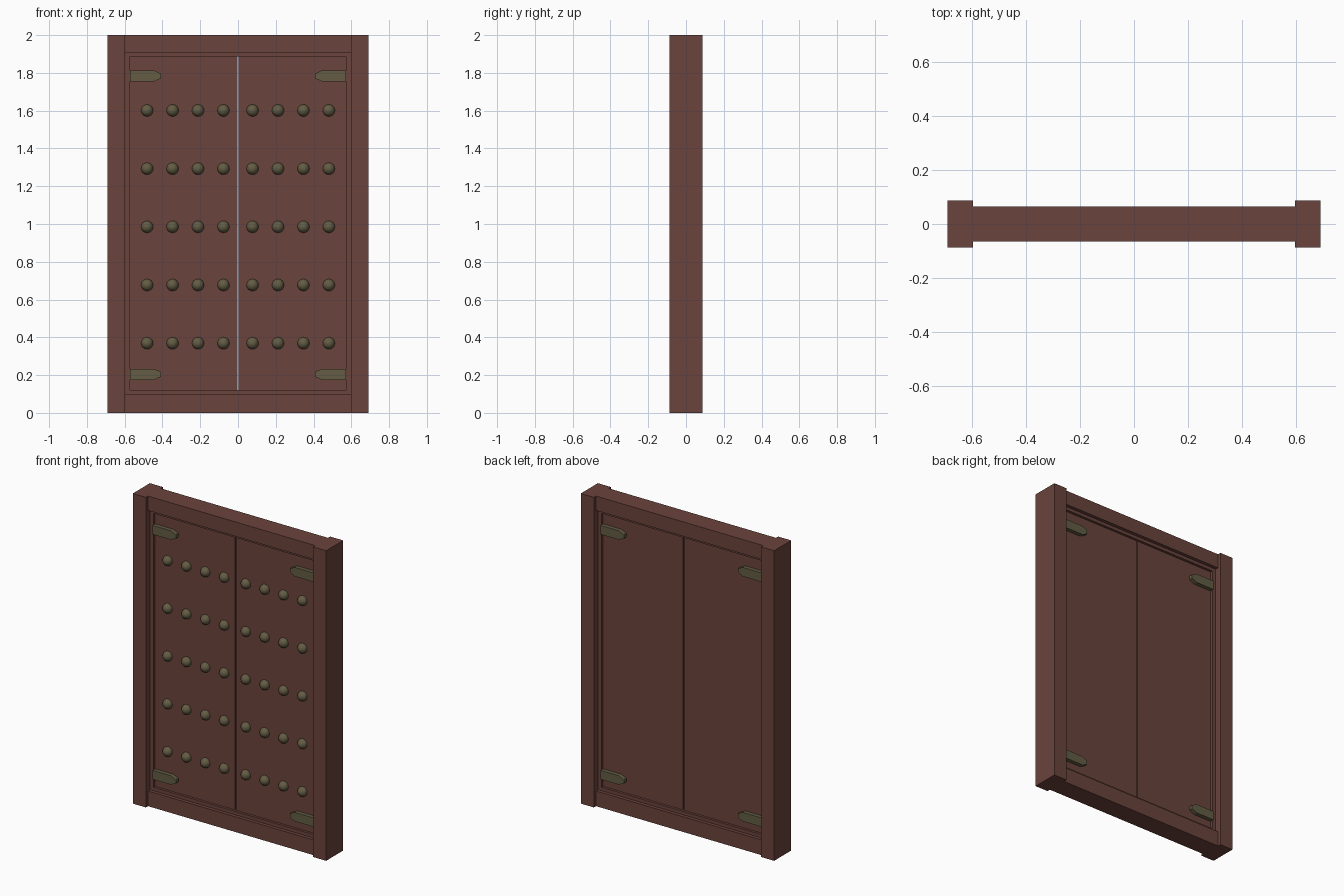
import bpy, bmesh, math
from mathutils import Matrix

cube = bpy.data.objects.get("Cube")
if cube:
    bpy.data.objects.remove(cube, do_unlink=True)


def material(name, color):
    m = bpy.data.materials.new(name)
    m.use_nodes = True
    m.diffuse_color = color
    m.node_tree.nodes["Principled BSDF"].inputs["Base Color"].default_value = color
    return m


WOOD = material("reddish brown wood", (0.145, 0.056, 0.045, 1))
METAL = material("aged bronze", (0.125, 0.108, 0.058, 1))


def finish(name, bm, mat):
    bmesh.ops.recalc_face_normals(bm, faces=bm.faces)
    mesh = bpy.data.meshes.new(name)
    bm.to_mesh(mesh)
    bm.free()
    mesh.materials.append(mat)
    obj = bpy.data.objects.new(name, mesh)
    bpy.context.collection.objects.link(obj)
    return obj


def box(name, x0, x1, z0, z1, depth):
    """Box centred on y = 0, reaching depth to the front and back."""
    bm = bmesh.new()
    bmesh.ops.create_cube(bm, size=1)
    for v in bm.verts:
        v.co = (x1 if v.co.x > 0 else x0, depth if v.co.y > 0 else -depth,
                z1 if v.co.z > 0 else z0)
    return finish(name, bm, WOOD)


W, POST, STOP = 0.69, 0.597, 0.572      # outer, post and stop half widths
SILL, HEAD = 0.098, 1.907               # rail edges
LOW, HIGH = 0.12, 1.886                 # opening
RAIL_D, STOP_D, DOOR_D = 0.065, 0.043, 0.027

# Frame rails and the thinner stops inside them
box("bottom_rail", -POST, POST, 0, SILL, RAIL_D)
box("top_rail", -POST, POST, HEAD, 2, RAIL_D)
box("bottom_stop", -POST, POST, SILL, LOW, STOP_D)
box("top_stop", -POST, POST, HIGH, HEAD, STOP_D)

# Posts, side stops and door leaves
for side, s in (("left", 1), ("right", -1)):
    box(side + "_post", *sorted((s * POST, s * W)), 0, 2, 0.087)
    box(side + "_stop", *sorted((s * STOP, s * POST)), LOW, HIGH, STOP_D)
    box(side + "_door", *sorted((s * 0.003, s * STOP)), LOW, HIGH, DOOR_D)


# Pointed strap hinges on both faces of each leaf
def hinge(name, s, face, z):
    half, blunt, thick = 0.029, 0.012, 0.026
    outline = [(STOP, -half), (0.443, -half), (0.407, -blunt),
               (0.407, blunt), (0.443, half), (STOP, half)]
    bm = bmesh.new()
    f = bm.faces.new([bm.verts.new((s * x, face * DOOR_D, z + h)) for x, h in outline])
    moved = bmesh.ops.extrude_face_region(bm, geom=[f], use_keep_orig=True)["geom"]
    bmesh.ops.translate(bm, vec=(0, face * thick, 0),
                        verts=[g for g in moved if isinstance(g, bmesh.types.BMVert)])
    finish(name, bm, METAL)


for side, s in (("left", 1), ("right", -1)):
    for end, face in (("front", -1), ("back", 1)):
        for level, z in (("lower", 0.204), ("upper", 1.784)):
            hinge(f"{side}_{end}_{level}_hinge", s, face, z)

# Rows of domed studs on the front
for side, s in (("left", 1), ("right", -1)):
    bm = bmesh.new()
    for row in range(5):
        for col in range(4):
            place = (Matrix.Translation((s * (0.077 + col * 0.1347), -DOOR_D, 0.369 + row * 0.308))
                     @ Matrix.Rotation(math.pi / 2, 4, "X"))
            bmesh.ops.create_uvsphere(bm, u_segments=16, v_segments=10, radius=0.032, matrix=place)
    # keep only the domes in front of the door
    hidden = [v for v in bm.verts if v.co.y > -DOOR_D + 0.002]
    bmesh.ops.delete(bm, geom=hidden, context="VERTS")
    studs = finish(side + "_door_studs", bm, METAL)
    for p in studs.data.polygons:
        p.use_smooth = True
